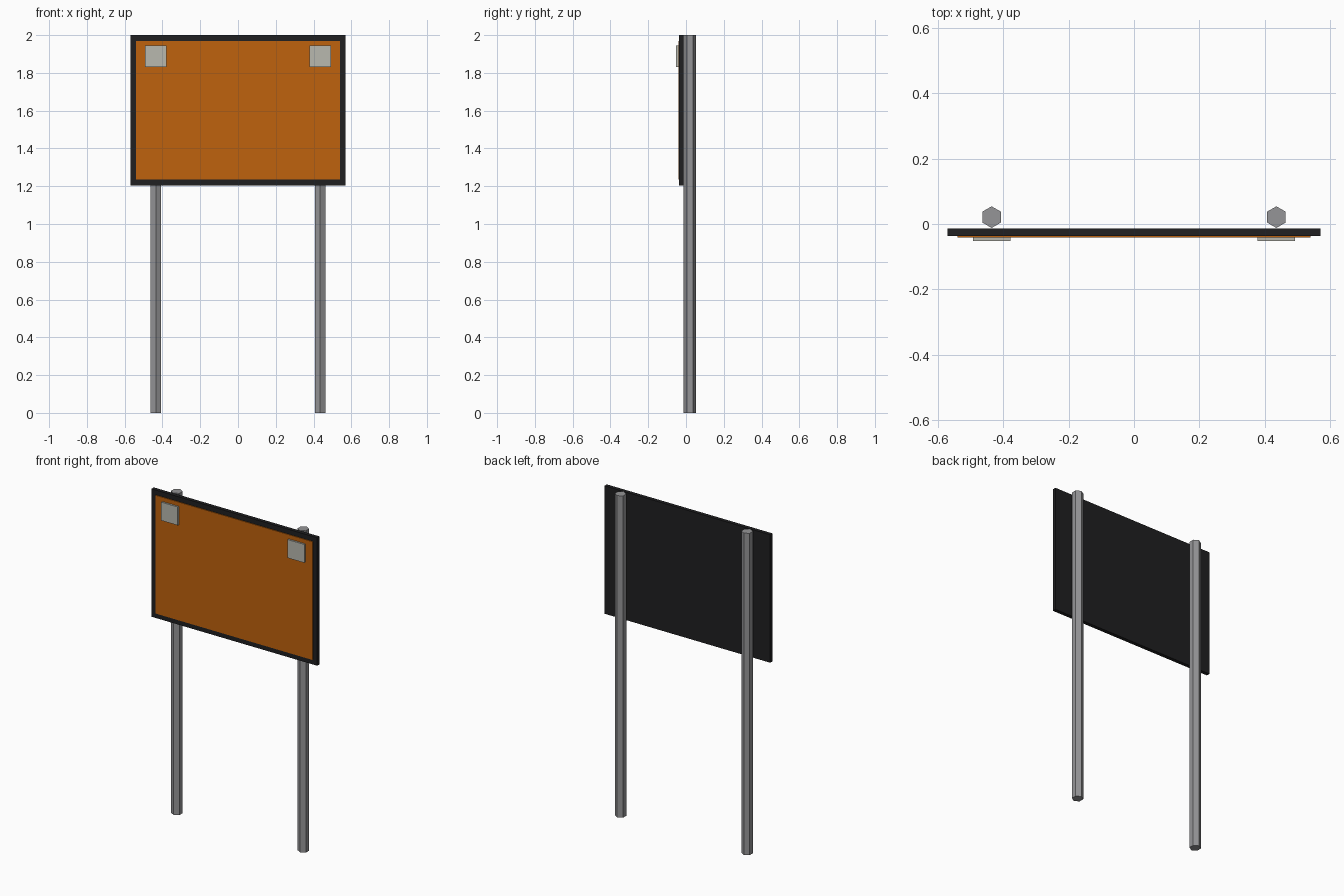
import bpy
import math

cube = bpy.data.objects.get("Cube")
if cube:
    bpy.data.objects.remove(cube, do_unlink=True)


def material(name, rgb):
    mat = bpy.data.materials.new(name)
    mat.use_nodes = True
    color = (*rgb, 1.0)
    mat.diffuse_color = color
    mat.node_tree.nodes["Principled BSDF"].inputs["Base Color"].default_value = color
    return mat


BLACK = material("black board", (0.014, 0.014, 0.015))
ORANGE = material("orange face", (0.52, 0.122, 0.004))
STEEL = material("grey steel", (0.30, 0.30, 0.31))
PALE = material("pale grey plate", (0.48, 0.48, 0.43))


def box(name, x, y, z, mat):
    """Box spanning the given (low, high) ranges."""
    ranges = (x, y, z)
    bpy.ops.mesh.primitive_cube_add(size=1, location=[(a + b) / 2 for a, b in ranges])
    obj = bpy.context.object
    obj.name = name
    obj.scale = [b - a for a, b in ranges]
    bpy.ops.object.transform_apply(location=False, rotation=False, scale=True)
    obj.data.materials.append(mat)
    return obj


# Sign board: dark backing with a raised face
box("backing_board", (-0.57, 0.57), (-0.036, -0.013), (1.205, 2.0), BLACK)
box("sign_face", (-0.54, 0.54), (-0.041, -0.036), (1.235, 1.97), ORANGE)

# One hexagonal post and one corner plate on each side
for side, sign in (("left", 1), ("right", -1)):
    x = sign * 0.435
    bpy.ops.mesh.primitive_cylinder_add(vertices=6, radius=0.033, depth=2.0,
                                        location=(x, 0.021, 1.0))
    post = bpy.context.object
    post.name = side + "_post"
    post.data.materials.append(STEEL)
    box(side + "_corner_plate", (x - 0.057, x + 0.057), (-0.052, -0.041),
        (1.83, 1.944), PALE)
